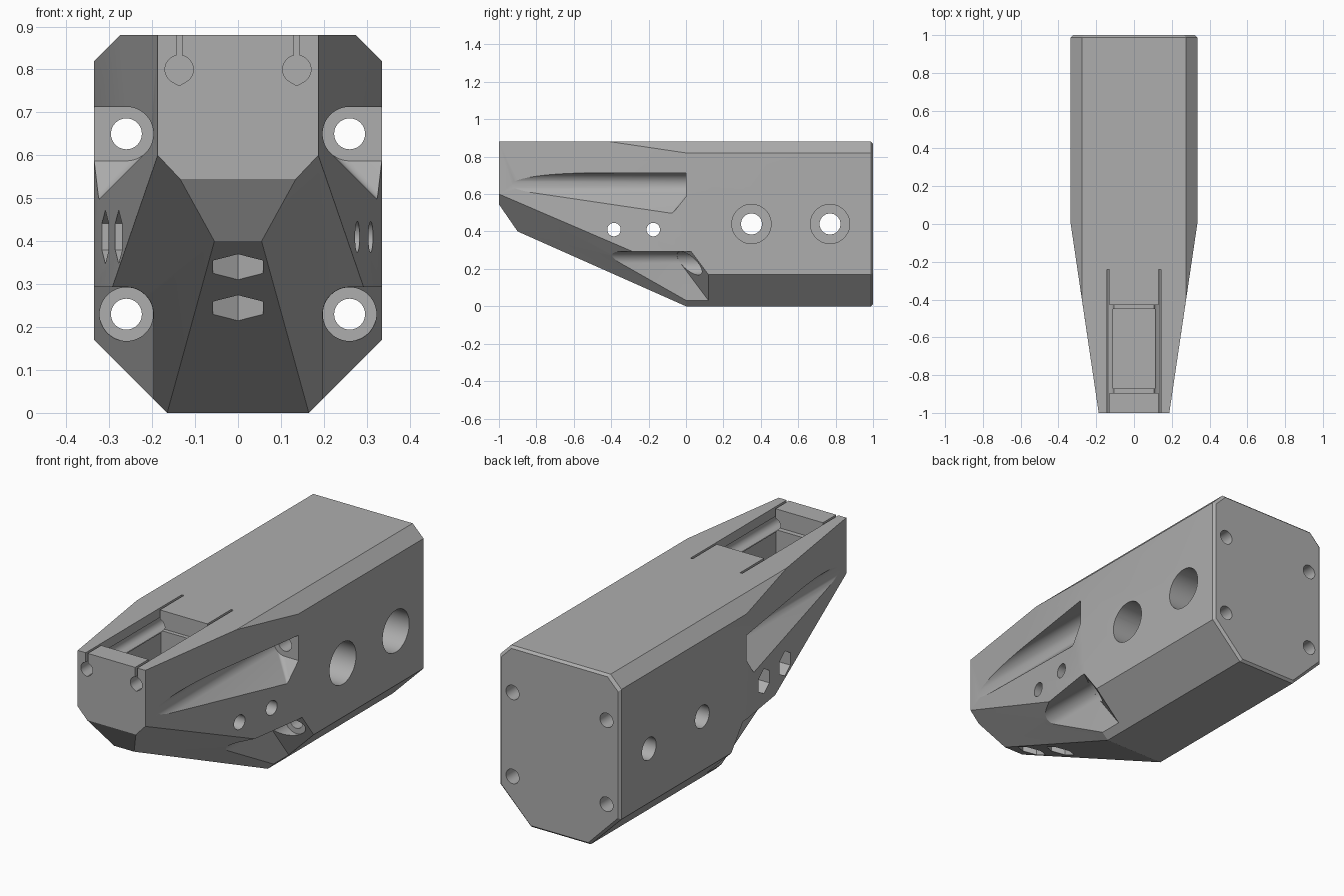
import bpy, bmesh, math
from mathutils import Vector

if "Cube" in bpy.data.objects:
    bpy.data.objects.remove(bpy.data.objects["Cube"], do_unlink=True)

grey = bpy.data.materials.new("matte grey")
grey.use_nodes = True
colour = (0.42, 0.42, 0.42, 1)
grey.diffuse_color = colour
grey.node_tree.nodes["Principled BSDF"].inputs["Base Color"].default_value = colour


def hull(name, points):
    """Convex solid around the given points."""
    bm = bmesh.new()
    for p in points:
        bm.verts.new(p)
    res = bmesh.ops.convex_hull(bm, input=bm.verts[:])
    loose = [v for v in bm.verts if not v.link_faces]
    bmesh.ops.delete(bm, geom=loose, context='VERTS')
    bmesh.ops.dissolve_limit(bm, angle_limit=0.003, verts=bm.verts[:], edges=bm.edges[:])
    bmesh.ops.recalc_face_normals(bm, faces=bm.faces[:])
    mesh = bpy.data.meshes.new(name)
    bm.to_mesh(mesh)
    bm.free()
    mesh.materials.append(grey)
    ob = bpy.data.objects.new(name, mesh)
    bpy.context.scene.collection.objects.link(ob)
    return ob


def ring(u, v, r, n=48, turn=0.0):
    return [(u + r * math.cos(turn + math.tau * i / n),
             v + r * math.sin(turn + math.tau * i / n)) for i in range(n)]


def prism(name, outline, axis, a, b):
    """Extrude a convex outline along x, y or z; a and b may be functions of (u, v)."""
    pts = []
    for u, v in outline:
        for end in (a, b):
            w = end(u, v) if callable(end) else end
            pts.append({'x': (w, u, v), 'y': (u, w, v), 'z': (u, v, w)}[axis])
    return hull(name, pts)


def mirrored(points):
    return [(s * x, y, z) for x, y, z in points for s in (1, -1)]


# Main body: chamfered box tapering to the nose
section = [(0.165, 0), (0.335, 0.17), (0.335, 0.82), (0.275, 0.88)]
pts = [(0.187, -1, 0.88), (0.187, -1, 0.6), (0.135, -1, 0.545), (0.055, -0.9, 0.4),
       (0.275, -0.405, 0.88)]
pts += [(x, 0, z) for x, z in section[:3]]
pts += [(x, 0.988, z) for x, z in section]
pts += [(x * 0.965, 1, 0.44 + (z - 0.44) * 0.975) for x, z in section]
body = hull("body", mirrored(pts))

cutters = []
for s in (1, -1):
    # Long screw holes through to the back
    for z in (0.65, 0.23):
        cutters.append(prism("screw_hole", ring(s * 0.26, z, 0.036), 'y', -1.2, 1.2))

    # Upper screw channel, open to the side with a sloping floor
    upper = ring(s * 0.26, 0.65, 0.063)
    upper += [(s * 0.5, 0.713), (s * 0.5, 0.587), (s * 0.5, 0.321)]
    cutters.append(prism("upper_channel", upper, 'y', -1.2,
                         lambda u, v: min(0, (v - 0.586) * 0.8)))

    # Lower screw channel, open to the side and below, with a slanted end
    lower = ring(s * 0.26, 0.23, 0.063)
    lower += [(s * 0.6, 0.293), (s * 0.6, -0.3), (s * 0.197, -0.3)]
    cutters.append(prism("lower_channel", lower, 'y', -1.2,
                         lambda u, v: 0.75 * (abs(u) - v) - 0.004))
    cutters.append(prism("lower_seat", ring(s * 0.26, 0.23, 0.0625), 'y', -0.3, 0.09))

    # Rail groove with teardrop channel at the nose
    drop = ring(s * 0.137, 0.8, 0.033) + [(s * 0.137, 0.762)]
    cutters.append(prism("rail_channel", drop, 'y', -1.2, -0.24))
    slot = [(s * 0.137 + d, z) for d in (-0.006, 0.006) for z in (0.81, 1)]
    cutters.append(prism("rail_slot", slot, 'y', -1.2, -0.24))

# Large cross holes, counterbored from one side
for y in (0.35, 0.77):
    cutters.append(prism("cross_hole", ring(y, 0.44, 0.056), 'x', -0.6, 0.6))
    cutters.append(prism("counterbore", ring(y, 0.44, 0.105), 'x', -0.2, 0.6))

# Small cross holes with hexagonal nut recesses on the other side
for y in (-0.385, -0.175):
    cutters.append(prism("small_hole", ring(y, 0.41, 0.036), 'x', -0.6, 0.6))
    cutters.append(prism("side_nut_recess", ring(y, 0.41, 0.062, 6, math.pi / 2),
                         'x', -0.6, -0.2))

# Hexagonal nut recesses in the sloping underside
for y in (-0.765, -0.55):
    cutters.append(prism("bottom_nut_recess", ring(0, y, 0.067, 6, math.pi / 2),
                         'z', -0.2, 0.08 - y * 0.444))


# Stepped pocket in the top
def box(name, hx, y0, y1, z0, z1):
    return prism(name, [(x, y) for x in (-hx, hx) for y in (y0, y1)], 'z', z0, z1)


cutters.append(box("top_recess", 0.134, -0.895, -0.43, 0.79, 1))
cutters.append(box("deep_pocket", 0.11, -0.87, -0.45, 0.65, 0.95))

# Cut everything out, then discard the cutters
for c in cutters:
    c.hide_render = True
    m = body.modifiers.new(c.name, 'BOOLEAN')
    m.operation = 'DIFFERENCE'
    m.solver = 'EXACT'
    m.object = c
bpy.context.view_layer.update()
graph = bpy.context.evaluated_depsgraph_get()
final = bpy.data.meshes.new_from_object(body.evaluated_get(graph))
body.modifiers.clear()
body.data = final
final.materials.clear()
final.materials.append(grey)
for c in cutters:
    bpy.data.objects.remove(c, do_unlink=True)

bpy.ops.object.select_all(action='DESELECT')
body.select_set(True)
bpy.context.view_layer.objects.active = body
bpy.ops.object.shade_smooth_by_angle(angle=math.radians(20))
